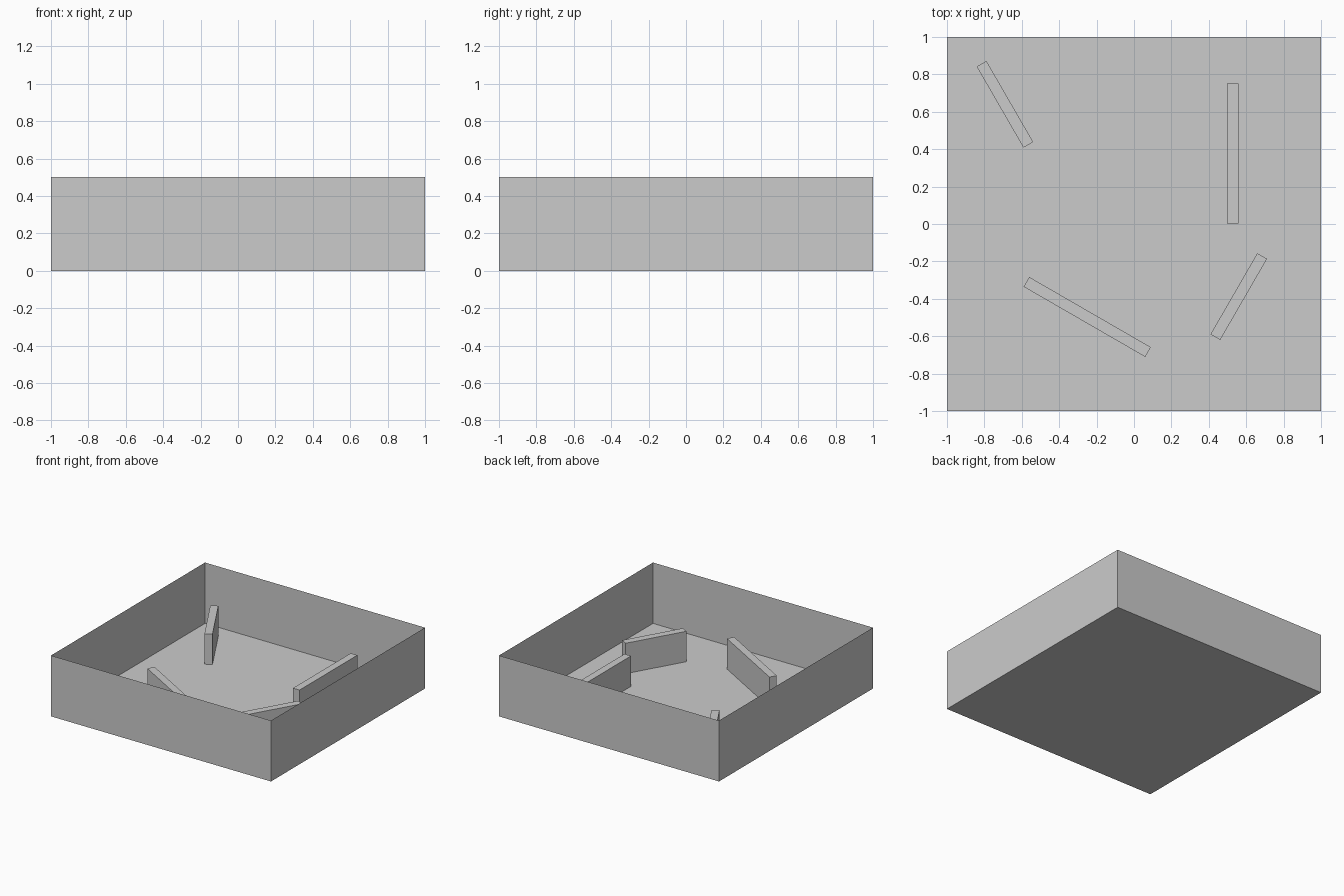
import bpy, bmesh
from math import radians

if "Cube" in bpy.data.objects:
    bpy.data.objects.remove(bpy.data.objects["Cube"])

WALL_H = 0.5
BAFFLE_H = 0.25
BAFFLE_T = 0.06


def box(name, center, size, angle=0, open_top=False):
    """Box standing on z = 0, turned about z; optionally without its lid."""
    bm = bmesh.new()
    bmesh.ops.create_cube(bm, size=1)
    for v in bm.verts:
        v.co.x *= size[0]
        v.co.y *= size[1]
        v.co.z = (v.co.z + 0.5) * size[2]
    if open_top:
        bm.normal_update()
        lid = [f for f in bm.faces if f.normal.z > 0.5]
        bmesh.ops.delete(bm, geom=lid, context='FACES_ONLY')
    mesh = bpy.data.meshes.new(name)
    bm.to_mesh(mesh)
    bm.free()
    ob = bpy.data.objects.new(name, mesh)
    ob.location = (*center, 0)
    ob.rotation_euler.z = radians(angle)
    bpy.context.collection.objects.link(ob)
    return ob


# Open tray: floor and four sheet-thin outer walls
box("tray", (0, 0), (2, 2, WALL_H), open_top=True)

# Low partitions on the floor: name, centre, length, angle
for name, center, length, angle in [
    ("partition_back_left", (-0.69, 0.64), 0.5, -60),
    ("partition_back_right", (0.528, 0.377), 0.75, 90),
    ("partition_front_left", (-0.25, -0.497), 0.75, -30),
    ("partition_front_right", (0.56, -0.388), 0.5, 60),
]:
    box(name, center, (length, BAFFLE_T, BAFFLE_H), angle)
